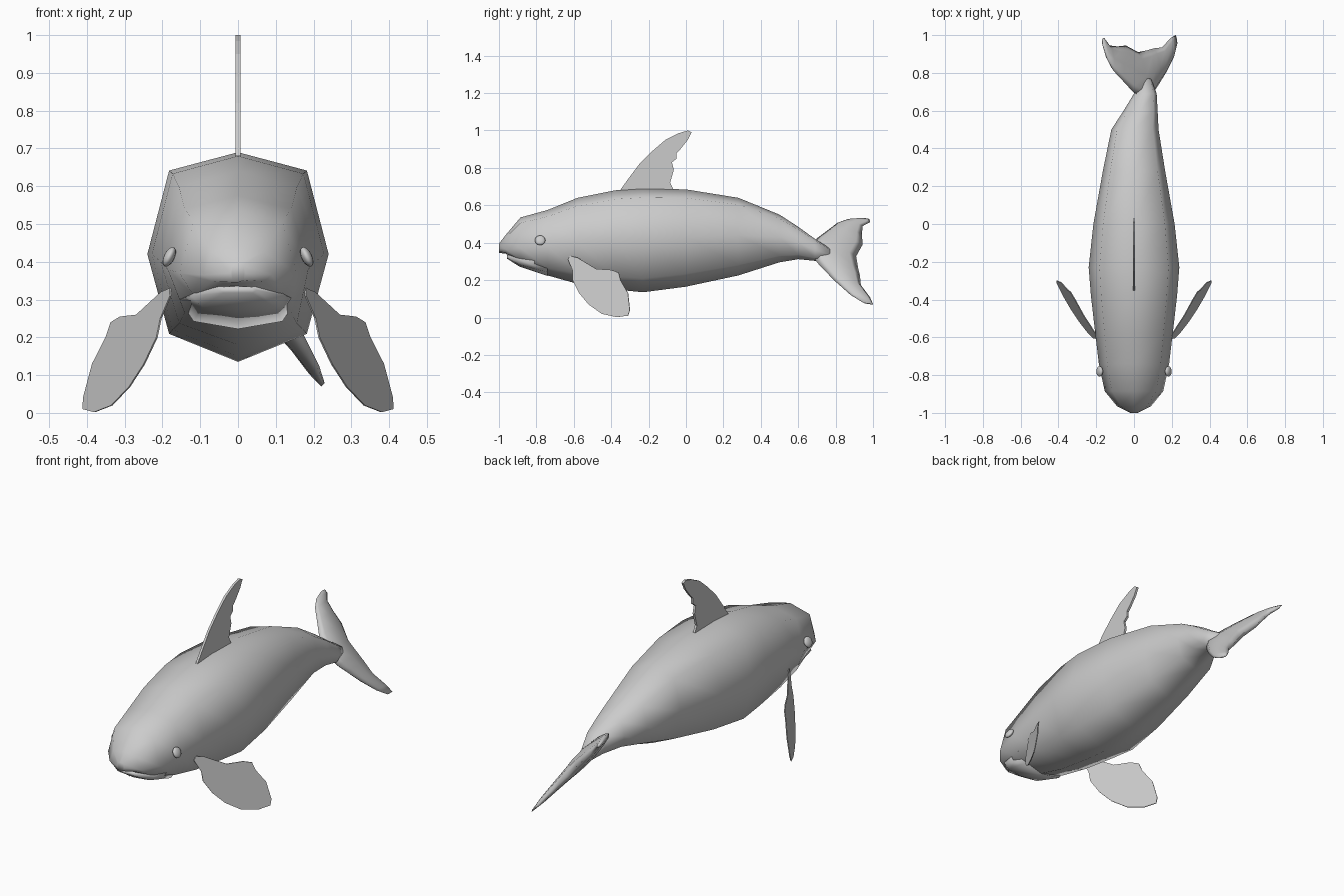
import bpy, bmesh, math
from mathutils import Vector

cube = bpy.data.objects.get("Cube")
if cube:
    bpy.data.objects.remove(cube)

grey = bpy.data.materials.new("plain_grey")
grey.use_nodes = True
grey.diffuse_color = (0.6, 0.6, 0.6, 1)
grey.node_tree.nodes["Principled BSDF"].inputs["Base Color"].default_value = (0.6, 0.6, 0.6, 1)


def finish(name, bm, smooth):
    bmesh.ops.recalc_face_normals(bm, faces=bm.faces)
    for f in bm.faces:
        f.smooth = smooth
    mesh = bpy.data.meshes.new(name)
    bm.to_mesh(mesh)
    bm.free()
    mesh.materials.append(grey)
    ob = bpy.data.objects.new(name, mesh)
    bpy.context.collection.objects.link(ob)
    return ob


def loft(name, rings):
    """Skin a row of closed rings and cap both ends."""
    bm = bmesh.new()
    rows = [[bm.verts.new(p) for p in ring] for ring in rings]
    n = len(rows[0])
    for a, b in zip(rows, rows[1:]):
        for i in range(n):
            j = (i + 1) % n
            bm.faces.new((a[i], a[j], b[j], b[i]))
    bm.faces.new(rows[0])
    bm.faces.new(rows[-1])
    return finish(name, bm, True)


def plate(name, outline, offset):
    """Thin flat fin: an outline extruded to both sides by offset."""
    bm = bmesh.new()
    off = Vector(offset)
    face = bm.faces.new([bm.verts.new(Vector(p) - off) for p in outline])
    ext = bmesh.ops.extrude_face_region(bm, geom=[face], use_keep_orig=True)
    verts = [v for v in ext["geom"] if isinstance(v, bmesh.types.BMVert)]
    bmesh.ops.translate(bm, verts=verts, vec=off * 2)
    return finish(name, bm, False)


def octagon(y, low, mid, top, w, cx=0.0):
    up, down, s = mid + (top - mid) * 0.82, mid - (mid - low) * 0.74, w * 0.76
    return [(cx + x, y, z) for x, z in (
        (0, top), (s, up), (w, mid), (s, down),
        (0, low), (-s, down), (-w, mid), (-s, up))]


# Body: y, belly, widest height, back, half width, sideways bend
loft("body", [octagon(*r) for r in (
    (-1.0, .345, .37, .395, .02),
    (-.965, .342, .365, .44, .09),
    (-.885, .29, .37, .535, .155),
    (-.74, .225, .38, .575, .186),
    (-.58, .18, .40, .64, .205),
    (-.38, .15, .42, .68, .228),
    (-.23, .135, .42, .69, .24),
    (0, .165, .43, .685, .215),
    (.28, .225, .44, .64, .165),
    (.5, .295, .43, .55, .125, .005),
    (.6, .312, .40, .485, .09, .035),
    (.69, .303, .36, .42, .06, .06),
    (.77, .30, .335, .37, .035, .055))])

# Lower jaw, set back below the snout
loft("lower_jaw", [octagon(*r) for r in (
    (-.957, .315, .325, .335, .05),
    (-.89, .272, .31, .345, .125),
    (-.74, .222, .30, .34, .155))])

# Tail fluke, rolled to one side: span position, leading y, trailing y, half thickness
span, lift = Vector((.656, 0, -.754)), Vector((.754, 0, .656))


def fluke_ring(u, lead, trail, thick):
    ring = []
    for k in range(8):
        a = math.tau * k / 8
        y = (lead + trail) / 2 - (trail - lead) / 2 * math.cos(a)
        p = Vector((.035, y, .3)) + span * u
        ring.append(p + lift * ((.95 - y) * .2 + thick * math.sin(a)))
    return ring


loft("tail_fluke", [fluke_ring(*s) for s in (
    (-.305, .94, .98, .004), (-.285, .865, .985, .012), (-.25, .81, .945, .018),
    (-.19, .76, .94, .024), (-.12, .70, .945, .03), (-.03, .66, .91, .036),
    (.05, .70, .92, .034), (.10, .74, .93, .028), (.17, .80, .935, .022),
    (.25, .88, .985, .014), (.295, .95, 1.0, .004))])

# Dorsal fin with a ragged trailing edge
dorsal = ((-.36, .67), (-.31, .74), (-.25, .82), (-.18, .89), (-.11, .95), (-.04, .985),
          (.01, 1.0), (.03, .99), (.01, .95), (-.03, .9), (-.05, .88), (-.05, .85),
          (-.075, .83), (-.065, .79), (-.085, .72), (-.06, .67))
plate("dorsal_fin", [(0, y, z) for y, z in dorsal], (.006, 0, 0))

# Side flippers lie on a slanted plane
flipper = ((-.63, .31), (-.62, .33), (-.58, .32), (-.53, .29), (-.48, .26), (-.4, .255),
           (-.36, .24), (-.35, .2), (-.31, .13), (-.3, .04), (-.31, .01), (-.37, .002),
           (-.45, .02), (-.52, .07), (-.57, .13), (-.605, .2), (-.605, .25))
for side, label in ((1, "left"), (-1, "right")):
    points = [(side * (.575 + .527 * y - .208 * z), y, z) for y, z in flipper]
    plate(label + "_flipper", points, (side * .002, -.001, 0))

    # Eye: flattened ball leaning in at the top
    bpy.ops.mesh.primitive_uv_sphere_add(
        segments=16, ring_count=10, radius=.028,
        location=(side * .182, -.78, .413), rotation=(0, -side * .45, 0))
    eye = bpy.context.object
    eye.name = label + "_eye"
    eye.scale = (.5, 1, 1)
    eye.data.materials.append(grey)
    bpy.ops.object.shade_smooth()
